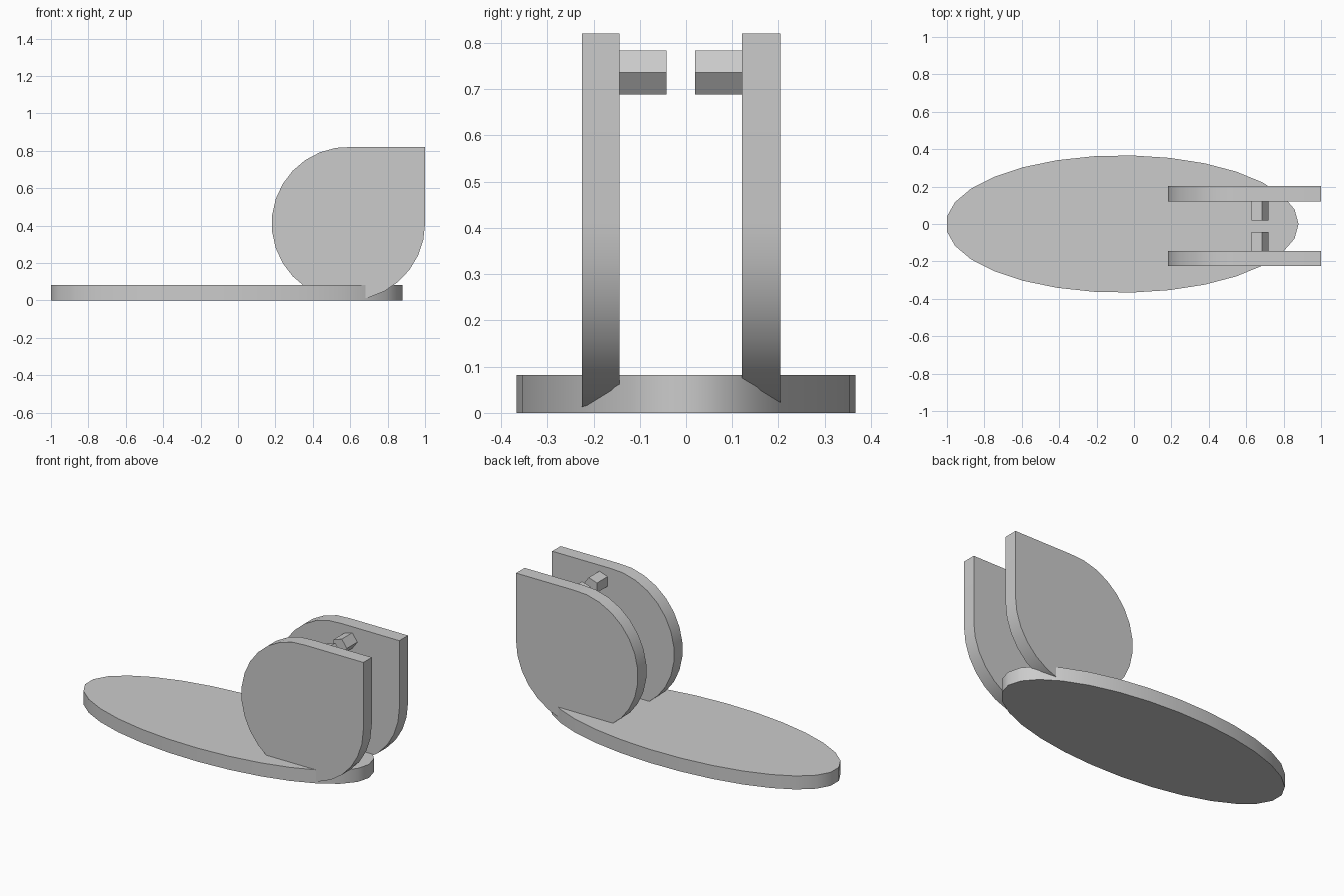
import bpy, bmesh, math
from mathutils import Vector

if "Cube" in bpy.data.objects:
    bpy.data.objects.remove(bpy.data.objects["Cube"], do_unlink=True)

grey = bpy.data.materials.new("plain_grey")
grey.use_nodes = True
colour = (0.6, 0.6, 0.6, 1)
grey.diffuse_color = colour
grey.node_tree.nodes["Principled BSDF"].inputs["Base Color"].default_value = colour


def arc(cx, cy, rx, ry, sides, first=0):
    """Points of a regular ellipse from step 'first' up to a full turn."""
    step = math.tau / sides
    return [(cx + rx * math.cos(i * step), cy + ry * math.sin(i * step))
            for i in range(first, sides)]


def extrude(name, outline, place, depth, smooth=True):
    """Extrude a closed outline along the vector depth."""
    bm = bmesh.new()
    face = bm.faces.new([bm.verts.new(place(a, b)) for a, b in outline])
    new = bmesh.ops.extrude_face_region(bm, geom=[face])["geom"]
    bmesh.ops.translate(bm, vec=Vector(depth),
                        verts=[g for g in new if isinstance(g, bmesh.types.BMVert)])
    bmesh.ops.recalc_face_normals(bm, faces=bm.faces)
    mesh = bpy.data.meshes.new(name)
    bm.to_mesh(mesh)
    bm.free()
    mesh.materials.append(grey)
    obj = bpy.data.objects.new(name, mesh)
    bpy.context.collection.objects.link(obj)
    if smooth:
        bpy.ops.object.select_all(action='DESELECT')
        obj.select_set(True)
        bpy.context.view_layer.objects.active = obj
        bpy.ops.object.shade_smooth_by_angle(angle=math.radians(35))
    return obj


# Oval base
extrude("oval_base", arc(-0.063, 0, 0.943, 0.367, 29),
        lambda x, y: (x, y, 0), (0, 0, 0.082))

# Upright side plates: a disc with one squared upper corner
plate = arc(0.59, 0.411, 0.41, 0.41, 29, first=7) + [(1.0, 0.411), (1.0, 0.82)]
# Five-sided pegs on the inner faces
peg = arc(0.668, 0.736, 0.05, 0.05, 5)

for side, outer, inner, tip in (("front", -0.225, -0.144, -0.042),
                                ("back", 0.204, 0.121, 0.02)):
    extrude(side + "_plate", plate, lambda x, z: (x, outer, z), (0, inner - outer, 0))
    extrude(side + "_peg", peg, lambda x, z: (x, inner, z), (0, tip - inner, 0), smooth=False)
